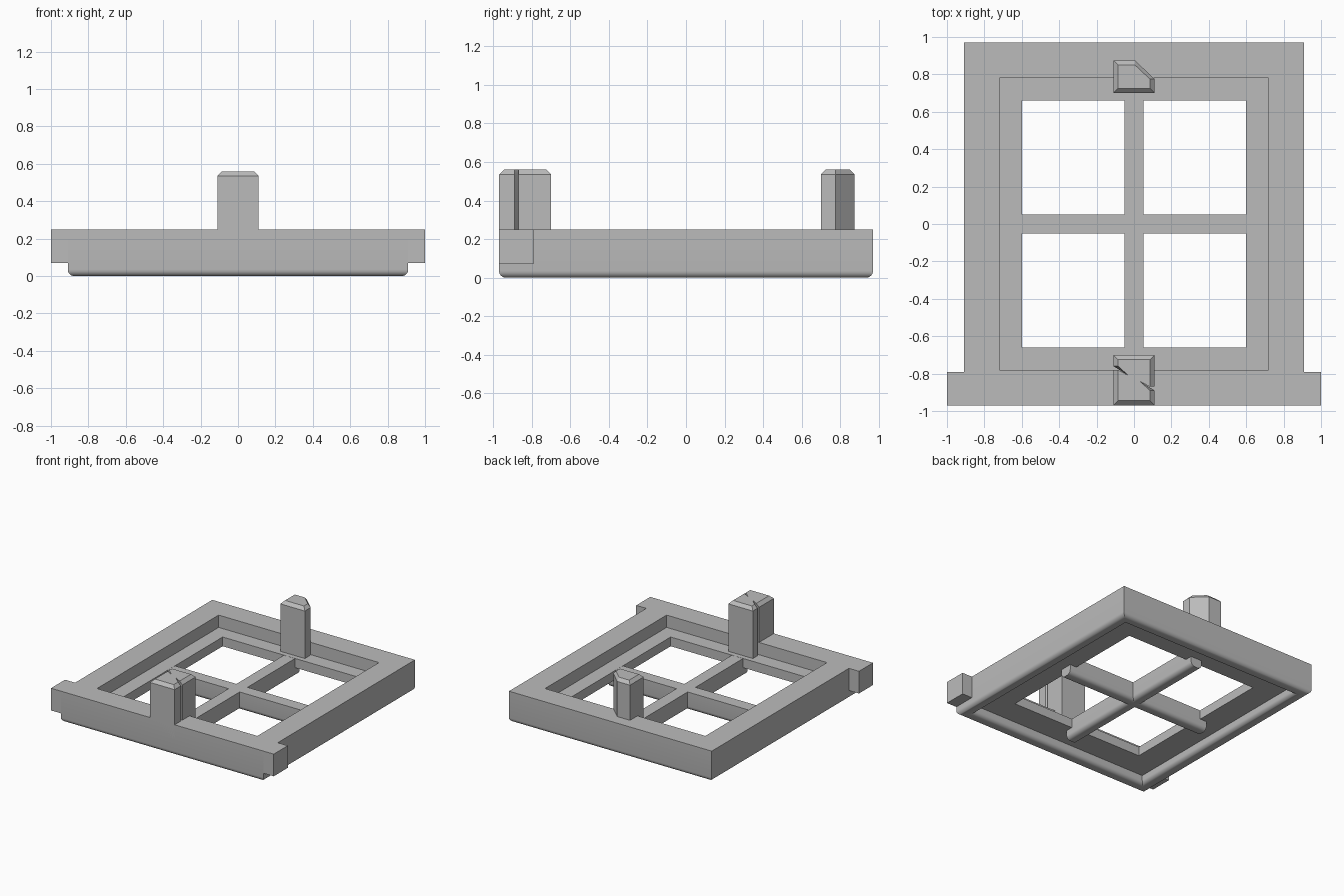
import bpy, bmesh, math

if "Cube" in bpy.data.objects:
    bpy.data.objects.remove(bpy.data.objects["Cube"], do_unlink=True)

grey = bpy.data.materials.new("light_grey")
grey.use_nodes = True
grey.diffuse_color = (0.5, 0.5, 0.5, 1)
grey.node_tree.nodes["Principled BSDF"].inputs["Base Color"].default_value = (0.5, 0.5, 0.5, 1)

HALF_X, HALF_Y, TOP, SHELF = 0.91, 0.97, 0.25, 0.15
ROUND = 0.035


def arc(cx, cz, start, end, steps=6):
    """Points on a rounded lower edge, angles in degrees."""
    angles = [math.radians(start + (end - start) * i / steps) for i in range(steps + 1)]
    return [(cx + ROUND * math.cos(a), cz + ROUND * math.sin(a)) for a in angles]


def loft(name, rings, capped=True, closed=False):
    """Skin a list of equal rings into one object."""
    bm = bmesh.new()
    loops = [[bm.verts.new(p) for p in ring] for ring in rings]
    n = len(loops[0])
    pairs = list(zip(loops, loops[1:]))
    if closed:
        pairs.append((loops[-1], loops[0]))
    for a, b in pairs:
        for i in range(n):
            j = (i + 1) % n
            bm.faces.new((a[i], a[j], b[j], b[i]))
    if capped:
        bm.faces.new(loops[0][::-1])
        bm.faces.new(loops[-1])
    bmesh.ops.recalc_face_normals(bm, faces=bm.faces)
    mesh = bpy.data.meshes.new(name)
    bm.to_mesh(mesh)
    bm.free()
    obj = bpy.data.objects.new(name, mesh)
    bpy.context.collection.objects.link(obj)
    mesh.materials.append(grey)
    bpy.ops.object.select_all(action='DESELECT')
    obj.select_set(True)
    bpy.context.view_layer.objects.active = obj
    bpy.ops.object.shade_smooth_by_angle(angle=math.radians(30))
    return obj


# Frame: one mitred profile (inset from the outside, height) with rounded rim and inner shelf
RIM, LEDGE, OPENING, SHELF_LOW = 0.1, 0.19, 0.31, 0.075
profile = ([(0, TOP)] + arc(ROUND, ROUND, 180, 270)
           + arc(RIM - ROUND, ROUND, 270, 360)
           + [(RIM, SHELF_LOW), (OPENING, SHELF_LOW), (OPENING, SHELF),
              (LEDGE, SHELF), (LEDGE, TOP)])
corners = [(1, 1), (-1, 1), (-1, -1), (1, -1)]
loft("window_frame",
     [[(sx * (HALF_X - d), sy * (HALF_Y - d), z) for d, z in profile] for sx, sy in corners],
     capped=False, closed=True)

# Crossing glazing bars with rounded undersides
W = 0.05
bar = ([(-W, SHELF - 0.001)] + arc(-W + ROUND, ROUND, 180, 270)
       + arc(W - ROUND, ROUND, 270, 360) + [(W, SHELF - 0.001)])
loft("crosswise_bar", [[(e, u, z) for u, z in bar] for e in (-0.66, 0.66)])
loft("lengthwise_bar", [[(u, e, z) for u, z in bar] for e in (-0.72, 0.72)])


def prism(name, outline, low, high, chamfer=0.0):
    """Upright prism whose top edge is chamfered toward its bounding box."""
    xs, ys = [p[0] for p in outline], [p[1] for p in outline]

    def inward(v, vals):
        return min(max(v, min(vals) + chamfer), max(vals) - chamfer)

    levels = [[(x, y, low) for x, y in outline], [(x, y, high - chamfer) for x, y in outline]]
    if chamfer:
        levels.append([(inward(x, xs), inward(y, ys), high) for x, y in outline])
    return loft(name, levels)


# Ears at the two front corners
for side, label in ((1, "left"), (-1, "right")):
    prism(label + "_ear", [(side * x, y) for x, y in
                           ((0.9, -0.97), (1, -0.97), (1, -0.79), (0.9, -0.79))], 0.07, TOP)

# Front pin with a slanted groove in each side
P = 0.11
prism("front_pin", [(-P, -0.97), (P, -0.97), (P, -0.89), (0.03, -0.84), (P, -0.87),
                    (P, -0.70), (-P, -0.70), (-P, -0.76), (-0.03, -0.81), (-P, -0.78)],
      SHELF - 0.01, 0.56, 0.025)

# Back pin with one corner cut off
prism("back_pin", [(-P, 0.70), (P, 0.70), (P, 0.775), (0.005, 0.875), (-P, 0.875)],
      SHELF - 0.01, 0.56, 0.025)
